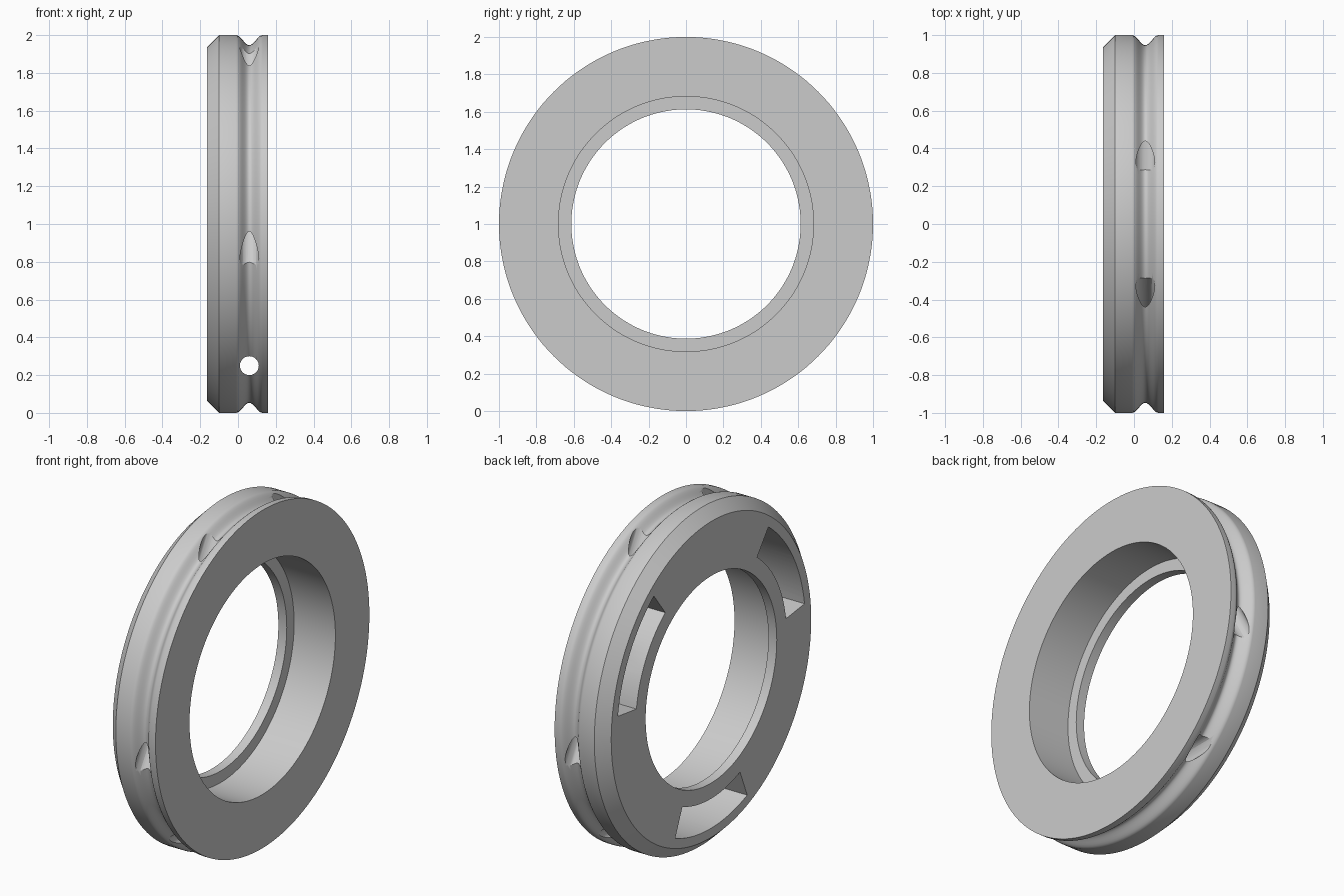
import bpy, bmesh, math
from mathutils import Matrix, Vector

cube = bpy.data.objects.get("Cube")
if cube:
    bpy.data.objects.remove(cube, do_unlink=True)

grey = bpy.data.materials.new("plain_grey")
grey.use_nodes = True
grey.diffuse_color = (0.6, 0.6, 0.6, 1)
grey.node_tree.nodes["Principled BSDF"].inputs["Base Color"].default_value = (0.6, 0.6, 0.6, 1)

CENTRE = Vector((0, 0, 1))
FRONT, BACK = 0.16, -0.165      # the two flat faces along x
GROOVE_X, GROOVE_HALF, GROOVE_DEPTH = 0.06, 0.07, 0.053


def make_object(name, bm):
    bmesh.ops.recalc_face_normals(bm, faces=bm.faces)
    mesh = bpy.data.meshes.new(name)
    bm.to_mesh(mesh)
    bm.free()
    obj = bpy.data.objects.new(name, mesh)
    bpy.context.collection.objects.link(obj)
    mesh.materials.append(grey)
    return obj


def polar(x, radius, angle):
    return CENTRE + Vector((x, -radius * math.cos(angle), radius * math.sin(angle)))


def lathe(name, profile, steps=144):
    bm = bmesh.new()
    verts = [bm.verts.new(CENTRE + Vector((x, 0, r))) for x, r in profile]
    edges = [bm.edges.new((a, b)) for a, b in zip(verts, verts[1:] + verts[:1])]
    bmesh.ops.spin(bm, geom=verts + edges, cent=CENTRE, axis=(1, 0, 0),
                   angle=math.tau, steps=steps)
    bmesh.ops.remove_doubles(bm, verts=bm.verts, dist=1e-4)
    return make_object(name, bm)


def slot_cutter(middle):
    # Arc-shaped pocket opening on the chamfered side
    half, n = math.radians(22.5), 20
    angles = [middle - half + 2 * half * i / n for i in range(n + 1)]
    x = BACK - 0.1
    outline = [polar(x, 0.88, a) for a in angles] + [polar(x, 0.705, a) for a in reversed(angles)]
    bm = bmesh.new()
    face = bm.faces.new([bm.verts.new(p) for p in outline])
    moved = bmesh.ops.extrude_face_region(bm, geom=[face])["geom"]
    bmesh.ops.translate(bm, vec=(0.11 - x, 0, 0),
                        verts=[v for v in moved if isinstance(v, bmesh.types.BMVert)])
    return make_object("slot_cutter", bm)


def hole_cutter(middle):
    # Straight bore along a chord, joining both slot ends to the groove
    outward = polar(0, 1, middle) - CENTRE
    along = outward.cross(Vector((1, 0, 0)))
    place = Matrix.Translation(polar(GROOVE_X, 0.75, middle)) @ along.to_track_quat("Z", "Y").to_matrix().to_4x4()
    bm = bmesh.new()
    bmesh.ops.create_cone(bm, cap_ends=True, segments=32, radius1=0.05, radius2=0.05,
                          depth=1.5, matrix=place)
    return make_object("hole_cutter", bm)


# Ring body: stepped bore, chamfered edge and rounded rim groove
groove = []
for i in range(17):
    t = -1 + i / 8
    groove.append((GROOVE_X + GROOVE_HALF * t,
                   1 - GROOVE_DEPTH * (1 + math.cos(math.pi * t)) / 2))
profile = [(BACK, 0.613), (BACK, 0.935), (-0.1, 1)] + groove
profile += [(FRONT, 1), (FRONT, 0.682), (-0.11, 0.682), (-0.11, 0.613)]
ring = lathe("grooved_ring", profile)

# Three slots, each with its cross bore
for degrees in (30, 150, 270):
    for make_cutter in (slot_cutter, hole_cutter):
        cutter = make_cutter(math.radians(degrees))
        cutter.hide_render = True
        mod = ring.modifiers.new("cut", "BOOLEAN")
        mod.operation, mod.solver, mod.object = "DIFFERENCE", "EXACT", cutter
        bpy.context.view_layer.objects.active = ring
        bpy.ops.object.modifier_apply(modifier=mod.name)
        bpy.data.objects.remove(cutter, do_unlink=True)

# Smooth curved surfaces, keep machined edges crisp
bpy.ops.object.select_all(action="DESELECT")
ring.select_set(True)
bpy.context.view_layer.objects.active = ring
bpy.ops.object.shade_smooth_by_angle(angle=math.radians(30))
